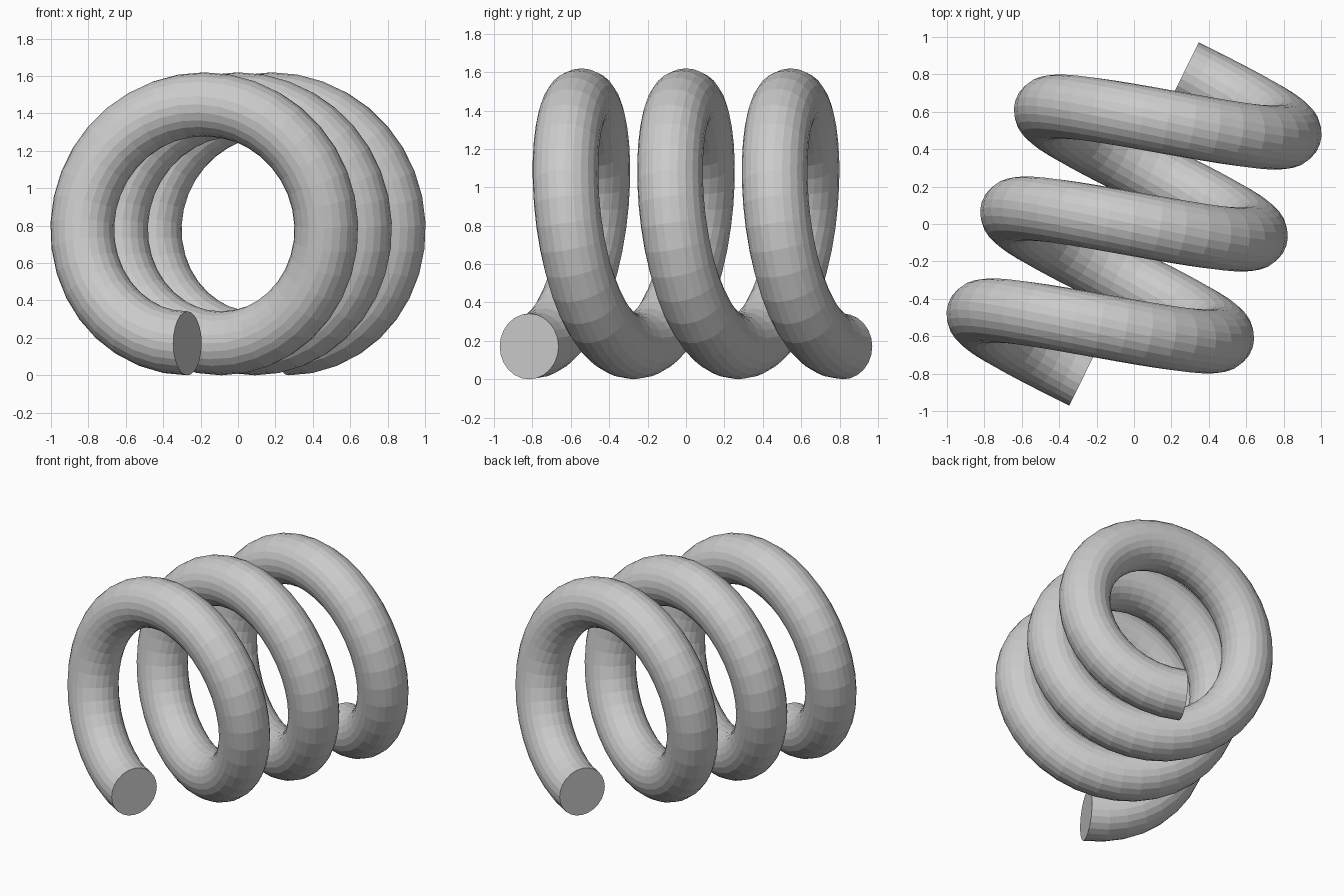
import bpy, bmesh
from math import sin, cos, pi, tau, radians
from mathutils import Vector, Matrix

if "Cube" in bpy.data.objects:
    bpy.data.objects.remove(bpy.data.objects["Cube"])

COIL_R, TUBE_R = 0.639, 0.171    # centre-line and wire radius
PITCH, TURNS = 0.574, 3
STEPS, SIDES = 36, 24            # segments per turn, sides of the wire
YAW = radians(-18.3)             # coil axis turned away from the y axis

bm = bmesh.new()

# Rings swept square to a helix that starts and ends at the bottom
rings = []
total = STEPS * TURNS
for i in range(total + 1):
    a = tau * i / STEPS
    out = Vector((-sin(a), 0, -cos(a)))
    tangent = Vector((-cos(a) * COIL_R, PITCH / tau, sin(a) * COIL_R)).normalized()
    side = tangent.cross(out)
    centre = out * COIL_R + Vector((0, PITCH * (i / STEPS - TURNS / 2), 0))
    rings.append([bm.verts.new(centre + TUBE_R * (out * cos(t) + side * sin(t)))
                  for t in (tau * k / SIDES for k in range(SIDES))])

# Wire surface
for r0, r1 in zip(rings, rings[1:]):
    for k in range(SIDES):
        n = (k + 1) % SIDES
        bm.faces.new((r0[k], r0[n], r1[n], r1[k]))

# Flat end caps
bm.faces.new(rings[0])
bm.faces.new(rings[-1])
bmesh.ops.recalc_face_normals(bm, faces=bm.faces)

# Turn the axis and stand the coil on the floor
bm.transform(Matrix.Translation((0, 0, COIL_R + TUBE_R)) @ Matrix.Rotation(YAW, 4, 'Z'))

mesh = bpy.data.meshes.new("coil_spring")
bm.to_mesh(mesh)
bm.free()
spring = bpy.data.objects.new("coil_spring", mesh)
bpy.context.collection.objects.link(spring)
